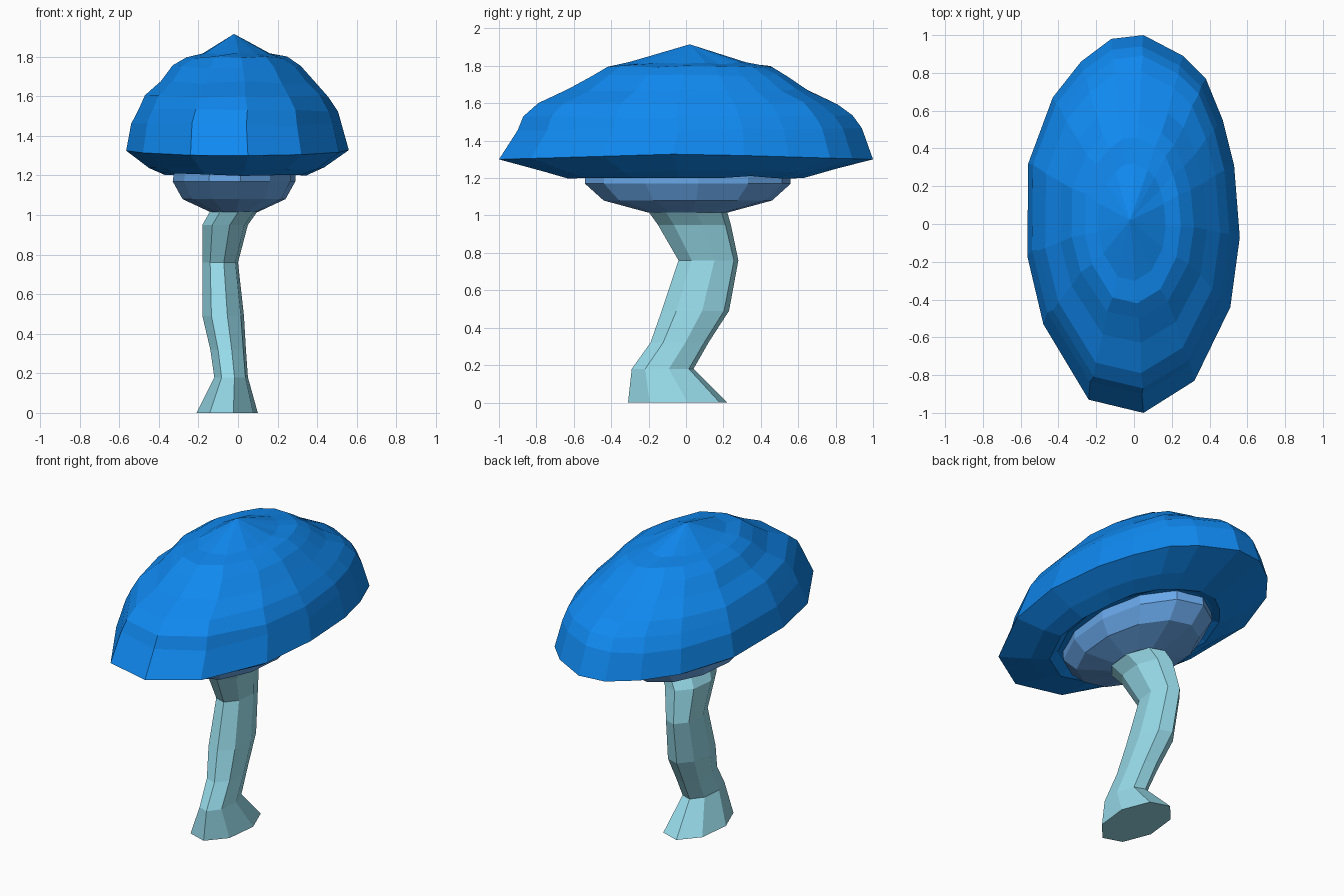
import bpy, bmesh, math, random

if "Cube" in bpy.data.objects:
    bpy.data.objects.remove(bpy.data.objects["Cube"])
random.seed(4)


def make_part(name, outline, rings, color, apex=None, jitter=0.0, lift=None):
    """Loft an outline (unit box) through rings given as x0, x1, y0, y1, z."""
    bm = bmesh.new()
    loops = []
    for k, (x0, x1, y0, y1, z) in enumerate(rings):
        loop = []
        for u, v in outline:
            zz = z + random.uniform(-jitter, jitter)
            if lift and k == lift[0]:
                zz = z + lift[1] * (1 - abs(v))
            loop.append(bm.verts.new(((x0 + x1) / 2 + u * (x1 - x0) / 2,
                                      (y0 + y1) / 2 + v * (y1 - y0) / 2, zz)))
        loops.append(loop)
    n = len(outline)
    for a, b in zip(loops, loops[1:]):
        for i in range(n):
            j = (i + 1) % n
            bm.faces.new((a[i], a[j], b[j], b[i]))
    bm.faces.new(loops[0][::-1])
    if apex:
        tip = bm.verts.new(apex)
        for i in range(n):
            bm.faces.new((loops[-1][i], loops[-1][(i + 1) % n], tip))
    else:
        bm.faces.new(loops[-1])
    bmesh.ops.recalc_face_normals(bm, faces=bm.faces)
    mesh = bpy.data.meshes.new(name)
    bm.to_mesh(mesh)
    bm.free()
    mat = bpy.data.materials.new(name + "_color")
    mat.diffuse_color = color
    mat.use_nodes = True
    mat.node_tree.nodes["Principled BSDF"].inputs["Base Color"].default_value = mat.diffuse_color
    mesh.materials.append(mat)
    obj = bpy.data.objects.new(name, mesh)
    bpy.context.collection.objects.link(obj)
    return obj


def polygon(n, turn=0.0):
    pts = [(math.cos(2 * math.pi * i / n + turn), math.sin(2 * math.pi * i / n + turn))
           for i in range(n)]
    xs, ys = [p[0] for p in pts], [p[1] for p in pts]
    # stretch so the outline fills the unit box exactly
    return [(2 * (x - min(xs)) / (max(xs) - min(xs)) - 1,
             2 * (y - min(ys)) / (max(ys) - min(ys)) - 1) for x, y in pts]


# Bent stem with a flared foot
make_part("stem", polygon(8, 0.2), [
    (-.21, .10, -.31, .22, 0),
    (-.12, .05, -.29, .04, .18),
    (-.14, .04, -.19, .12, .32),
    (-.18, .03, -.13, .23, .49),
    (-.18, .00, -.04, .28, .76),
    (-.18, .05, -.15, .24, .95),
    (-.14, .10, -.20, .22, 1.02),
], (.31, .71, .82, 1))

# Bowl under the cap
make_part("gill_bowl", polygon(12, 0.1), [
    (-.14, .10, -.20, .22, 1.015),
    (-.28, .24, -.44, .46, 1.08),
    (-.33, .29, -.54, .56, 1.17),
    (-.32, .29, -.54, .56, 1.235),
], (.14, .39, .82, 1))

# Faceted cap, with the rim outline shared by all rings
rim = [(.05, 1), (-.12, .98), (-.28, .86), (-.43, .67), (-.56, .32), (-.565, -.17),
       (-.48, -.53), (-.24, -.93), (.05, -1), (.32, -.83), (.51, -.44), (.56, -.07),
       (.53, .31), (.47, .55), (.38, .77), (.26, .89)]
make_part("cap", [(x / .565, y) for x, y in rim], [
    (-.34, .32, -.57, .57, 1.225),
    (-.37, .35, -.63, .63, 1.205),
    (-.45, .44, -.76, .77, 1.235),
    (-.565, .565, -1, 1, 1.30),
    (-.54, .53, -.90, .94, 1.46),
    (-.505, .51, -.87, .89, 1.53),
    (-.47, .46, -.79, .81, 1.60),
    (-.39, .39, -.63, .66, 1.67),
    (-.33, .32, -.50, .54, 1.75),
    (-.26, .25, -.42, .46, 1.795),
    (-.19, .17, -.30, .32, 1.815),
], (.005, .25, .87, 1), apex=(-.02, .02, 1.915), jitter=.008, lift=(3, .03))
